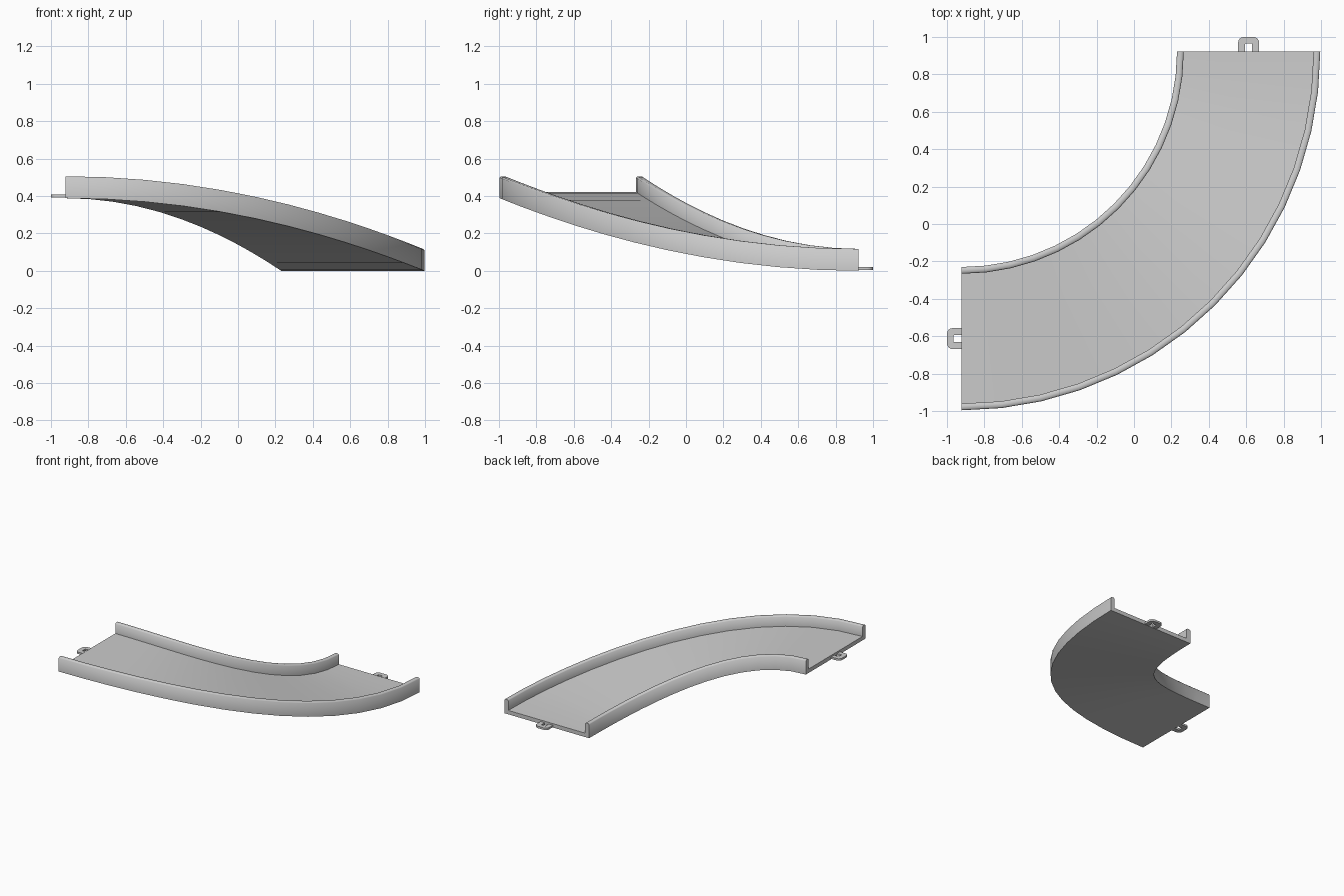
import bpy, bmesh
from math import sin, cos, pi, radians

if "Cube" in bpy.data.objects:
    bpy.data.objects.remove(bpy.data.objects["Cube"])

CX, CY = -0.922, 0.922        # centre of the quarter turn
R_IN, R_OUT = 1.152, 1.918    # inner and outer radius
DROP, SEGS = 0.388, 14


def finish(bm, name, angle):
    bmesh.ops.recalc_face_normals(bm, faces=bm.faces)
    me = bpy.data.meshes.new(name)
    bm.to_mesh(me)
    bm.free()
    ob = bpy.data.objects.new(name, me)
    bpy.context.collection.objects.link(ob)
    bpy.context.view_layer.objects.active = ob
    ob.select_set(True)
    bpy.ops.object.shade_smooth_by_angle(angle=radians(angle))
    ob.select_set(False)
    return ob


# Track: U-shaped section swept round the bend with an eased descent
FLOOR, TOP, W, B = 0.032, 0.117, 0.036, 0.007
section = [
    (R_IN, 0), (R_OUT, 0),
    (R_OUT, TOP - B), (R_OUT - B, TOP), (R_OUT - W + B, TOP), (R_OUT - W, TOP - B),
    (R_OUT - W, FLOOR), (R_IN + W, FLOOR),
    (R_IN + W, TOP - B), (R_IN + W - B, TOP), (R_IN + B, TOP), (R_IN, TOP - B),
]
bm = bmesh.new()
rings = []
for i in range(SEGS + 1):
    a = i / SEGS * pi / 2
    z0 = DROP * cos(a) ** 2
    rings.append([bm.verts.new((CX + r * sin(a), CY - r * cos(a), z0 + z))
                  for r, z in section])
n = len(section)
for r0, r1 in zip(rings, rings[1:]):
    for j in range(n):
        k = (j + 1) % n
        bm.faces.new((r0[j], r0[k], r1[k], r1[j]))
bm.faces.new(rings[0])
bm.faces.new(rings[-1])
finish(bm, "curved_ramp_track", 50)


# Connector loops: flat rounded U at each end of the track
def rounded(half, length, rad):
    pts = [(-half, 0)]
    for cx, start in ((-half + rad, pi), (half - rad, pi / 2)):
        for i in range(5):
            a = start - i * pi / 8
            pts.append((cx + rad * cos(a), length - rad + rad * sin(a)))
    return pts + [(half, 0)]


def connector(name, place, z, thick=0.016):
    outer = rounded(0.056, 0.078, 0.03)
    inner = rounded(0.019, 0.042, 0.003)
    bm = bmesh.new()
    o = [bm.verts.new((*place(s, d), z)) for s, d in outer]
    i = [bm.verts.new((*place(s, d), z)) for s, d in inner]
    faces = [bm.faces.new((o[k], o[k + 1], i[k + 1], i[k])) for k in range(len(o) - 1)]
    ext = bmesh.ops.extrude_face_region(bm, geom=faces)["geom"]
    bmesh.ops.translate(bm, vec=(0, 0, thick),
                        verts=[v for v in ext if isinstance(v, bmesh.types.BMVert)])
    finish(bm, name, 40)


MID = (R_IN + R_OUT) / 2
connector("upper_connector", lambda s, d: (CX - d, CY - MID + s), DROP + 0.003)
connector("lower_connector", lambda s, d: (CX + MID + s, CY + d), 0.003)
